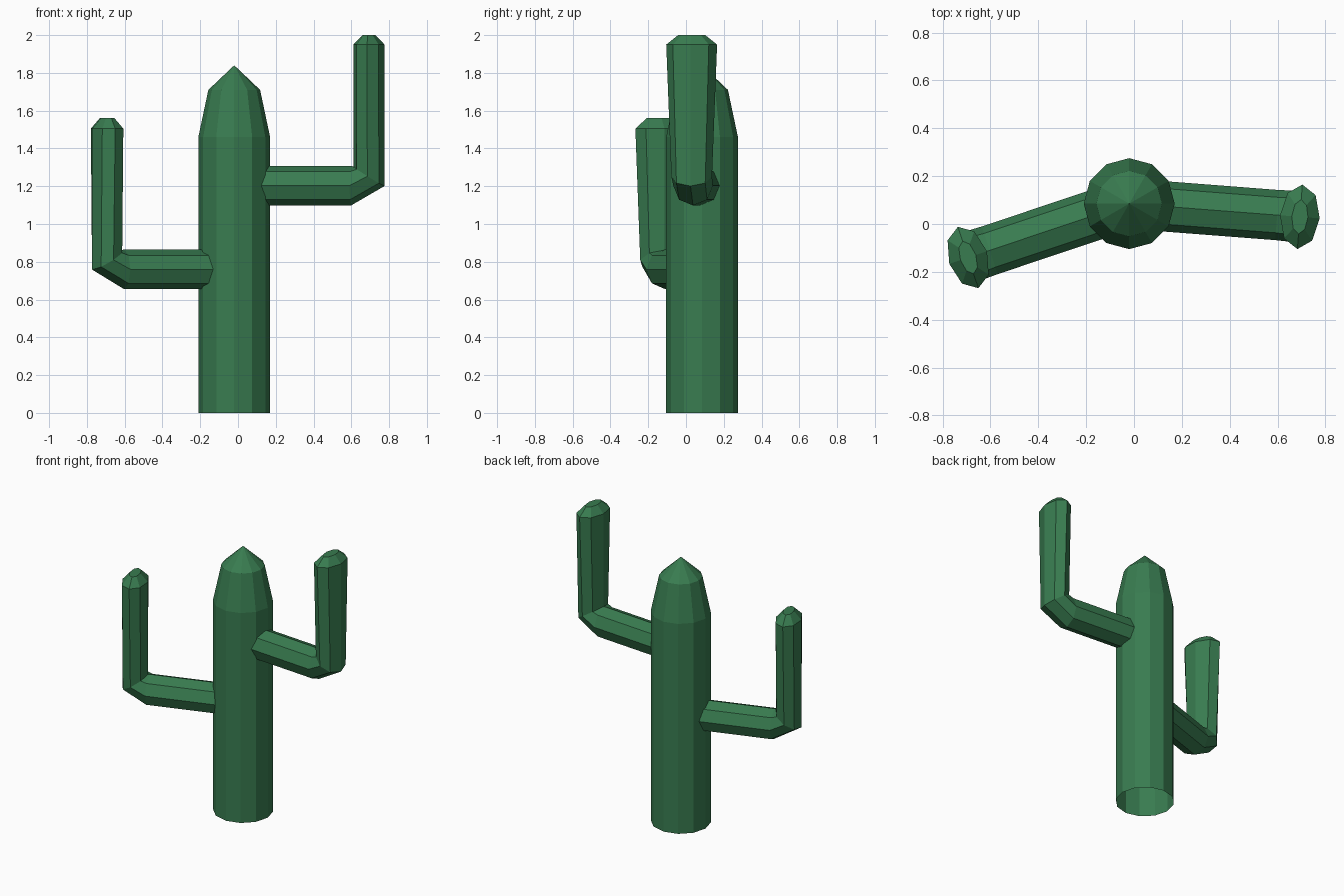
import bpy, bmesh
from math import sin, cos, tau
from mathutils import Vector

if "Cube" in bpy.data.objects:
    bpy.data.objects.remove(bpy.data.objects["Cube"])

green = bpy.data.materials.new("cactus_green")
green.diffuse_color = (0.04, 0.20, 0.08, 1)
green.use_nodes = True
green.node_tree.nodes["Principled BSDF"].inputs["Base Color"].default_value = green.diffuse_color
UP = Vector((0, 0, 1))
TRUNK = Vector((-0.02, 0.085, 0))


def ring(center, u, v, n):
    return [center + u * cos(tau * i / n) + v * sin(tau * i / n) for i in range(n)]


def loft(name, rings, tip=None):
    """Bridge the rings in order; close the end with a fan to tip or a flat face."""
    bm = bmesh.new()
    loops = [[bm.verts.new(p) for p in r] for r in rings]
    n = len(loops[0])
    for a, b in zip(loops, loops[1:]):
        for i in range(n):
            j = (i + 1) % n
            bm.faces.new((a[i], a[j], b[j], b[i]))
    if tip is None:
        bm.faces.new(loops[-1])
    else:
        t = bm.verts.new(tip)
        for i in range(n):
            bm.faces.new((loops[-1][i], loops[-1][(i + 1) % n], t))
    bmesh.ops.recalc_face_normals(bm, faces=bm.faces)
    mesh = bpy.data.meshes.new(name)
    bm.to_mesh(mesh)
    bm.free()
    mesh.materials.append(green)
    obj = bpy.data.objects.new(name, mesh)
    bpy.context.collection.objects.link(obj)


def arm(name, elbow, z, rim, top):
    """Octagonal branch: out from the trunk, round the elbow, then up."""
    end = Vector((elbow[0], elbow[1], 0))
    reach = (end - TRUNK).length
    d = (end - TRUNK).normalized()
    side = UP.cross(d)

    def section(dist, height, width, v):
        return ring(TRUNK + d * dist + UP * height, side * width, v, 8)

    loft(name, [
        section(0.08, z, 0.105, UP * 0.105),
        section(reach - 0.095, z, 0.105, UP * 0.105),
        section(reach, z + 0.05, 0.108, d * -0.083 + UP * 0.052),
        section(reach, rim, 0.135, d * -0.083),
        section(reach, top, 0.072, d * -0.034),
    ])


# Trunk: 12 sides, open underneath, pointed top
loft("trunk",
     [ring(TRUNK + UP * z, Vector((r, 0, 0)), Vector((0, r, 0)), 12)
      for r, z in ((0.19, 0), (0.19, 1.46), (0.137, 1.71))],
     tip=TRUNK + UP * 1.84)

# Branches
arm("right_arm", (0.693, 0.03), 1.203, 1.95, 2.0)
arm("left_arm", (-0.693, -0.14), 0.76, 1.505, 1.56)
